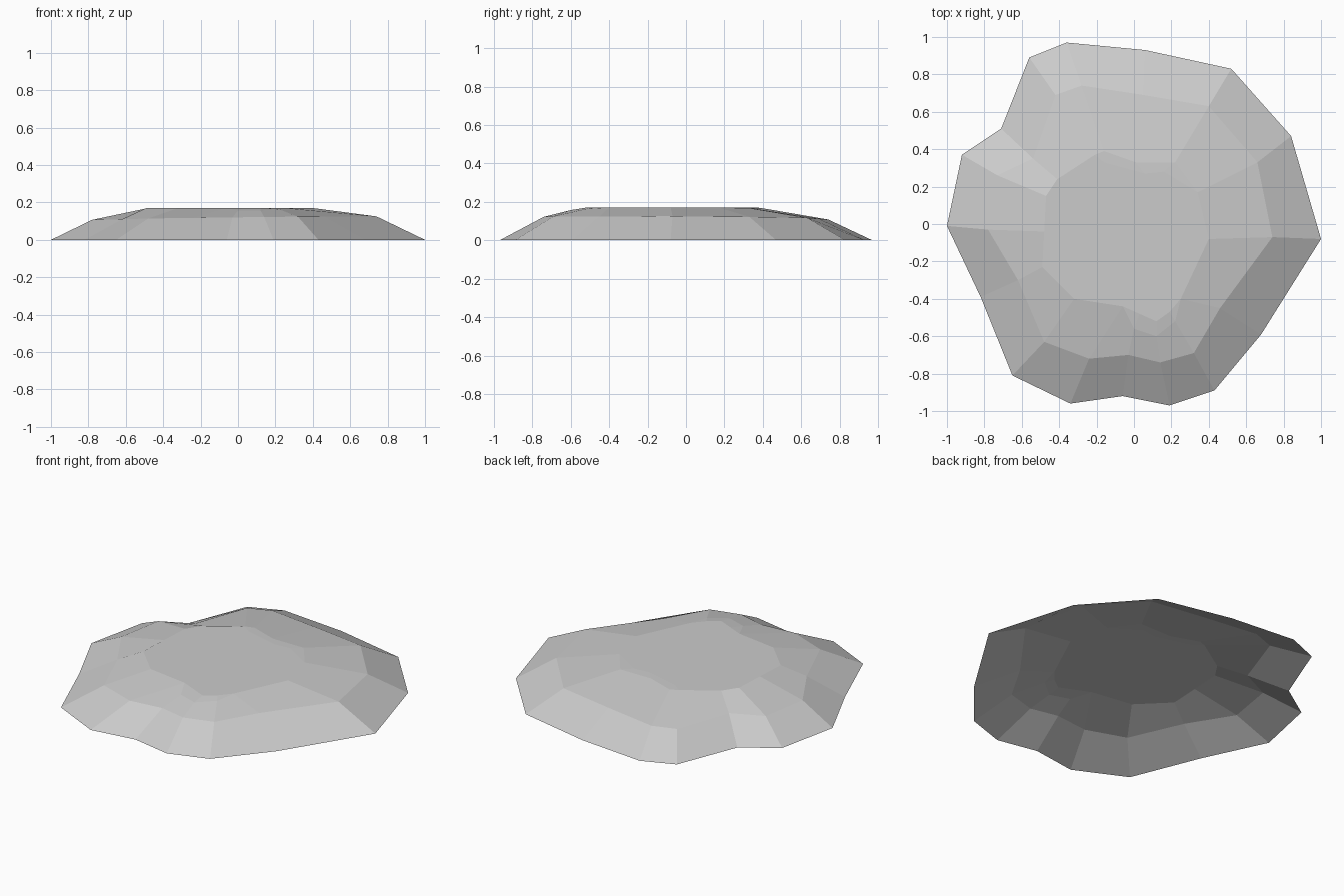
import bpy
import bmesh

# Remove the default cube only
default_cube = bpy.data.objects.get("Cube")
if default_cube:
    bpy.data.objects.remove(default_cube, do_unlink=True)


def make_material(name, colour):
    material = bpy.data.materials.new(name)
    material.use_nodes = True
    material.diffuse_color = colour
    material.node_tree.nodes["Principled BSDF"].inputs["Base Color"].default_value = colour
    return material


def shoulder_height(x, y):
    """The shoulder tilts gently up towards the left and the front."""
    return 0.116 + 0.012 * x - 0.006 * y


# Ground outline, clockwise from the right-hand tip
ground_outline = [
    (-1, -.01), (-.92, .37), (-.71, .51), (-.56, .89),
    (-.36, .97), (.06, .93), (.52, .83), (.84, .47),
    (1, -.08), (.68, -.59), (.43, -.89), (.19, -.97),
    (-.06, -.92), (-.34, -.96), (-.65, -.81), (-.82, -.39),
]

# Shoulder where the steep rim meets the gentle slope
shoulder_outline = [
    (-.78, -.03), (-.73, .26), (-.54, .35), (-.42, .69),
    (-.28, .74), (.05, .69), (.4, .63), (.66, .33),
    (.74, -.07), (.46, -.45), (.32, -.69), (.14, -.74),
    (-.03, -.7), (-.24, -.72), (-.48, -.63), (-.62, -.3),
]

# Edge of the flat top
plateau_outline = [
    (-.48, -.04), (-.47, .15), (-.41, .24), (-.21, .37),
    (-.16, .39), (.01, .33), (.22, .33), (.34, .17),
    (.4, -.08), (.25, -.4), (.22, -.52), (.12, -.6),
    (0, -.56), (-.06, -.44), (-.32, -.4), (-.49, -.23),
]
TOP = 0.17

# Small chips in the plateau edge: point index -> (lowered edge height, recessed top corner)
chips = {
    4: (.168, (-.16, .33)),
    5: (.168, (.06, .27)),
    6: (.168, (.16, .28)),
    10: (.163, (.19, -.47)),
    11: (.157, (.12, -.52)),
    12: (.157, (.03, -.48)),
}


def build_rock(name, material):
    bm = bmesh.new()
    ground = [bm.verts.new((x, y, 0)) for x, y in ground_outline]
    shoulder = [bm.verts.new((x, y, shoulder_height(x, y))) for x, y in shoulder_outline]

    # Chipped points get a second, recessed vertex; the others are shared
    edge, top = [], []
    for index, (x, y) in enumerate(plateau_outline):
        if index in chips:
            height, (top_x, top_y) = chips[index]
            edge.append(bm.verts.new((x, y, height)))
            top.append(bm.verts.new((top_x, top_y, TOP)))
        else:
            vertex = bm.verts.new((x, y, TOP))
            edge.append(vertex)
            top.append(vertex)

    # Bridge each ring to the next, leaving the underside open
    rings = [ground, shoulder, edge, top]
    count = len(ground)
    for lower, upper in zip(rings, rings[1:]):
        for i in range(count):
            j = (i + 1) % count
            corners = []
            for vertex in (lower[i], upper[i], upper[j], lower[j]):
                if vertex not in corners:
                    corners.append(vertex)
            if len(corners) > 2:
                bm.faces.new(corners)
    bm.faces.new(top)

    # Turn every face upwards
    bm.normal_update()
    for face in bm.faces:
        if face.normal.z < 0:
            face.normal_flip()

    mesh = bpy.data.meshes.new(name)
    bm.to_mesh(mesh)
    bm.free()
    mesh.materials.append(material)
    rock = bpy.data.objects.new(name, mesh)
    bpy.context.collection.objects.link(rock)
    return rock


stone_grey = make_material("stone_grey", (0.6, 0.6, 0.6, 1))
build_rock("flat_rock", stone_grey)
